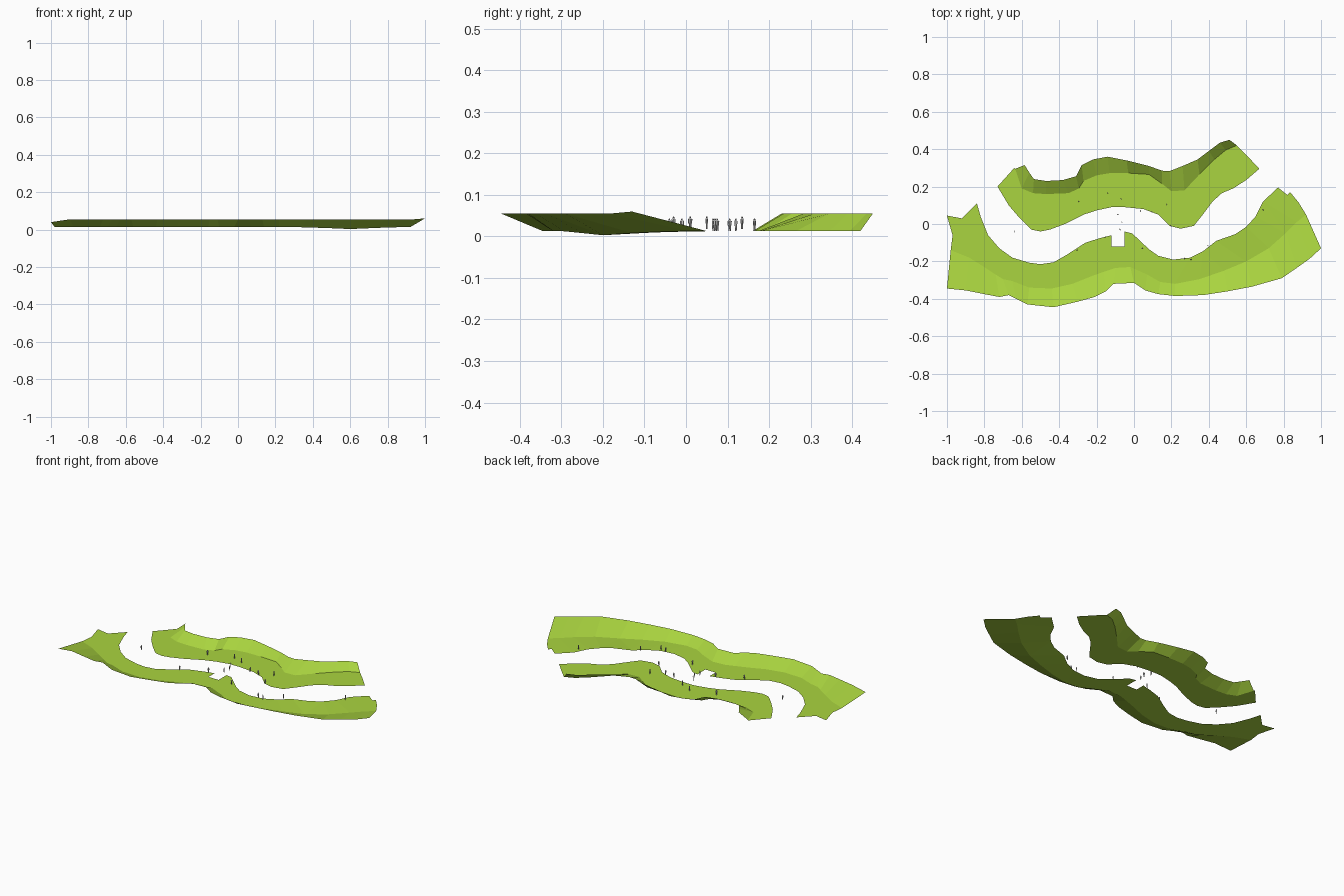
import bpy, bmesh, math, random
from mathutils import Matrix

random.seed(4)
grass = bpy.data.materials.new("grass")
grass.diffuse_color = (0.40, 0.66, 0.05, 1)
SHELF, CREST = 0.013, 0.055


def foot_z(x, y):
    # the shelf dips slightly below the right-hand part of the front slope
    if y > -0.02:
        return SHELF
    return SHELF - 0.010 * math.exp(-((x - 0.6) / 0.14) ** 2)


def bank(name, inner, sections, end_z):
    """Flat shelf from the water edge to the slope foot, then a slope up to the crest."""
    bm = bmesh.new()
    edge = [bm.verts.new((x, y, SHELF)) for x, y in inner]
    foot, crest = [], []
    last = len(sections) - 1
    for i, (cx, cy, fx, fy) in enumerate(sections):
        z = end_z[0] if i == 0 else end_z[1] if i == last else CREST
        foot.append(bm.verts.new((fx, fy, foot_z(fx, fy))))
        crest.append(bm.verts.new((cx, cy, z)))
    shelf = bm.faces.new(edge + foot[::-1])
    for i in range(last):
        bm.faces.new((foot[i], foot[i + 1], crest[i + 1], crest[i]))
    bmesh.ops.triangulate(bm, faces=[shelf])
    for f in bm.faces:
        f.normal_update()
        if f.normal.z < 0:
            f.normal_flip()
    me = bpy.data.meshes.new(name)
    bm.to_mesh(me)
    bm.free()
    me.materials.append(grass)
    ob = bpy.data.objects.new(name, me)
    bpy.context.collection.objects.link(ob)


# back bank, with the square notch for the crossing
bank("back_bank",
     [(-.64, .30), (-.73, .20), (-.67, .10), (-.61, .03), (-.55, -.03), (-.50, -.04), (-.45, -.03),
      (-.37, .0), (-.27, .05), (-.20, .073), (-.12, .09), (-.12, .15), (-.05, .15), (-.05, .09),
      (.05, .08), (.13, .05), (.19, -.01), (.25, -.025), (.32, -.01), (.36, .04), (.42, .12),
      (.47, .165), (.53, .19), (.60, .235), (.67, .295), (.60, .37)],
     [(-.585, .315, -.635, .295), (-.56, .275, -.60, .19), (-.535, .24, -.54, .165),
      (-.47, .23, -.47, .16), (-.38, .235, -.35, .165), (-.31, .255, -.295, .19),
      (-.28, .315, -.27, .23), (-.22, .345, -.20, .26), (-.14, .36, -.13, .272),
      (-.04, .34, -.03, .272), (.08, .31, .08, .265), (.15, .285, .15, .215),
      (.19, .283, .20, .175), (.26, .31, .27, .18), (.34, .345, .35, .265),
      (.40, .39, .43, .345), (.46, .435, .49, .395), (.51, .45, .55, .42)],
     (CREST, CREST))

# front bank
bank("front_bank",
     [(-.97, -.06), (-1, .045), (-.92, .03), (-.84, .11), (-.82, .04), (-.78, -.06), (-.72, -.13),
      (-.65, -.18), (-.56, -.207), (-.50, -.215), (-.43, -.205), (-.36, -.165), (-.26, -.10),
      (-.18, -.075), (-.12, -.06), (-.12, -.12), (-.05, -.12), (-.05, -.04), (-.01, -.05),
      (.08, -.135), (.13, -.17), (.21, -.19), (.30, -.18), (.37, -.145), (.44, -.09), (.54, -.055),
      (.60, -.015), (.65, .04), (.69, .12), (.77, .195), (.82, .155), (.835, .17), (.88, .115)],
     [(-1, -.345, -.98, -.14), (-.90, -.355, -.88, -.18), (-.80, -.375, -.80, -.23),
      (-.72, -.39, -.74, -.27), (-.67, -.38, -.70, -.295), (-.63, -.40, -.65, -.305),
      (-.57, -.43, -.56, -.34), (-.43, -.445, -.44, -.345), (-.30, -.415, -.33, -.32),
      (-.21, -.39, -.23, -.28), (-.15, -.36, -.16, -.255), (-.11, -.32, -.10, -.235),
      (0, -.315, -.02, -.23), (.06, -.355, .07, -.27), (.13, -.375, .14, -.31),
      (.22, -.385, .22, -.32), (.37, -.38, .35, -.295), (.50, -.36, .48, -.25),
      (.63, -.335, .60, -.20), (.79, -.29, .72, -.13), (.87, -.235, .81, -.05),
      (.94, -.185, .87, .01), (1, -.13, .92, .05)],
     (0.04, 0.06))


# small standing figure, about 0.03 tall
def limb(bm, x, z0, z1, r0, r1, flat=0.7):
    m = (Matrix.Translation((x, 0, (z0 + z1) / 2)) @ Matrix.Diagonal((1, flat, 1, 1)))
    bmesh.ops.create_cone(bm, cap_ends=True, segments=6, radius1=r0, radius2=r1,
                          depth=z1 - z0, matrix=m)


bm = bmesh.new()
for s in (-1, 1):
    limb(bm, s * .0017, 0, .0145, .0012, .0018, 1)      # legs
    limb(bm, s * .0043, .013, .0245, .0008, .0011, 1)   # arms
limb(bm, 0, .0135, .0255, .0032, .0042, 0.55)           # torso
bmesh.ops.create_icosphere(bm, subdivisions=1, radius=.0023,
                           matrix=Matrix.Translation((0, 0, .0282)))
figure = bpy.data.meshes.new("figure")
bm.to_mesh(figure)
bm.free()

spots = [(-.64, -.04), (-.295, .12), (-.14, .165), (-.155, -.07), (-.305, -.14), (-.07, .135),
         (-.085, .05), (-.065, .01), (-.075, -.03), (.035, .07), (.095, .065), (.175, .105),
         (.195, -.01), (.045, -.13), (.27, -.185), (.305, -.19), (.395, -.115), (.69, .075)]
for i, (x, y) in enumerate(spots):
    ob = bpy.data.objects.new(f"person_{i + 1:02d}", figure)
    on_crossing = abs(x + .075) < .02 and -.05 < y < .14
    ob.location = (x, y, SHELF + (.005 if on_crossing else 0))
    ob.rotation_euler.z = random.uniform(0, math.tau)
    bpy.context.collection.objects.link(ob)
